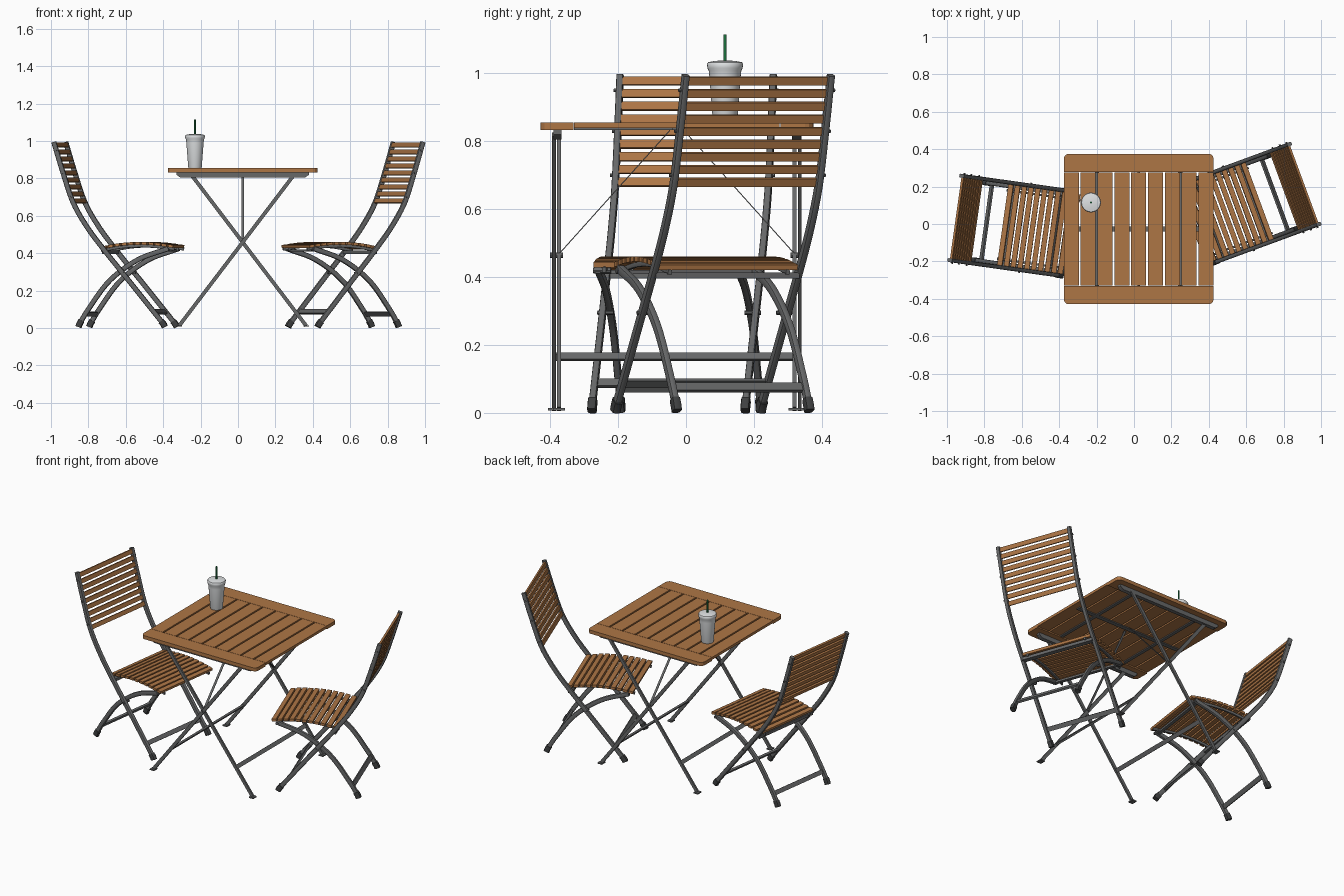
import bpy, bmesh, math
from mathutils import Vector, Matrix

if "Cube" in bpy.data.objects:
    bpy.data.objects.remove(bpy.data.objects["Cube"])


def mat(name, rgb):
    m = bpy.data.materials.new(name)
    m.diffuse_color = (*rgb, 1)
    m.use_nodes = True
    m.node_tree.nodes["Principled BSDF"].inputs["Base Color"].default_value = m.diffuse_color
    return m


WOOD = mat("warm wood", (0.42, 0.18, 0.06))
METAL = mat("grey metal", (0.135, 0.138, 0.14))
RUBBER = mat("dark rubber", (0.05, 0.052, 0.053))
CUP = mat("pale cup", (0.74, 0.76, 0.77))
GREEN = mat("green straw", (0.012, 0.17, 0.05))
ID = Matrix.Identity(4)


def finish(name, bm, material, xf=ID, smooth=False):
    bmesh.ops.recalc_face_normals(bm, faces=bm.faces)
    me = bpy.data.meshes.new(name)
    bm.to_mesh(me)
    bm.free()
    me.materials.append(material)
    ob = bpy.data.objects.new(name, me)
    bpy.context.collection.objects.link(ob)
    ob.matrix_world = xf
    if smooth:
        bpy.ops.object.select_all(action='DESELECT')
        ob.select_set(True)
        bpy.context.view_layer.objects.active = ob
        bpy.ops.object.shade_smooth_by_angle(angle=math.radians(40))
    return ob


def add_box(bm, c, s, pitch=0.0, axis='Y'):
    m = Matrix.Translation(c) @ Matrix.Rotation(pitch, 4, axis) @ Matrix.Diagonal((*s, 1))
    bmesh.ops.create_cube(bm, size=1, matrix=m)


def squash(v):
    """Push a circle coordinate outward to round a rectangle's corners."""
    return math.copysign(abs(v) ** .5, v)


def add_sweep(bm, pts, w, d, sides=12):
    """Rounded bar along a path lying in a plane of constant y (w in plane, d along y)."""
    rings = []
    for i, p in enumerate(pts):
        t = (pts[min(i + 1, len(pts) - 1)] - pts[max(i - 1, 0)]).normalized()
        n = t.cross(Vector((0, 1, 0)))
        rings.append([bm.verts.new(p + n * (w / 2 * squash(math.cos(a)))
                                   + Vector((0, d / 2 * squash(math.sin(a)), 0)))
                      for a in (2 * math.pi * (k + .5) / sides for k in range(sides))])
    for a, b in zip(rings, rings[1:]):
        for k in range(sides):
            j = (k + 1) % sides
            bm.faces.new((a[k], a[j], b[j], b[k]))
    bm.faces.new(rings[0])
    bm.faces.new(rings[-1])


def add_rod(bm, a, b, r, sides=8):
    a, b = Vector(a), Vector(b)
    v = b - a
    m = Matrix.Translation((a + b) / 2) @ v.to_track_quat('Z', 'Y').to_matrix().to_4x4()
    bmesh.ops.create_cone(bm, cap_ends=True, segments=sides, radius1=r, radius2=r,
                          depth=v.length, matrix=m)


def spline(ctrl, n=6):
    """Smooth curve through (x, z) control points."""
    P = [Vector((x, 0, z)) for x, z in ctrl]
    P = [2 * P[0] - P[1]] + P + [2 * P[-1] - P[-2]]
    out = []
    for a, b, c, d in zip(P, P[1:], P[2:], P[3:]):
        for i in range(n):
            t = i / n
            out.append(.5 * (2 * b + (c - a) * t + (2 * a - 5 * b + 4 * c - d) * t ** 2
                             + (3 * b - a - 3 * c + d) * t ** 3))
    return out + [P[-2]]


def at(pts, z):
    """Point and tilt of a path at height z."""
    for a, b in zip(pts, pts[1:]):
        if min(a.z, b.z) <= z <= max(a.z, b.z):
            p = a.lerp(b, (z - a.z) / (b.z - a.z))
            return p, math.atan2(b.x - a.x, b.z - a.z)
    return pts[-1], 0


# ---- Folding chair: origin under the middle of the back's top, facing +x ----
BACK = spline([(0, .995), (.05, .83), (.105, .67), (.18, .54), (.27, .42), (.42, .235), (.60, .012)])
FRONT = spline([(.13, .012), (.19, .11), (.30, .255), (.45, .365), (.615, .425)])
SEAT = spline([(.25, .428), (.35, .446), (.45, .453), (.55, .449), (.645, .436)])


def chair(tag, xf):
    for label, path, y, foot, bar in (("back_leg", BACK, .228, BACK[-1], .087),
                                      ("front_leg", FRONT, .208, FRONT[0], .075)):
        bm, caps = bmesh.new(), bmesh.new()
        for s in (-1, 1):
            off = Vector((0, s * y, 0))
            add_sweep(bm, [p + off for p in path], .027, .021)
            # rubber shoes
            up = path[-2] if foot is path[-1] else path[1]
            d = (up - foot).normalized()
            add_sweep(caps, [foot + off - Vector((0, 0, .006)), foot + off + d * .012,
                             foot + off + d * .032], .034, .027)
        # lower stretcher
        p, tilt = at(path, bar)
        add_box(bm, p, (.012, 2 * y, .026), tilt)
        finish(f"{tag}_{label}s", bm, METAL, xf, True)
        finish(f"{tag}_{label}_shoes", caps, RUBBER, xf, True)

    # backrest slats
    bm = bmesh.new()
    for i in range(9):
        p, tilt = at(BACK, .978 - i * .0373)
        add_box(bm, p + Vector((.004, 0, 0)), (.012, .44, .025), tilt)
    finish(f"{tag}_back_slats", bm, WOOD, xf)

    # seat slats following the seat curve
    bm = bmesh.new()
    n = 11
    for i in range(n):
        f = (i + .5) / n * (len(SEAT) - 1)
        k = int(f)
        a, b = SEAT[k], SEAT[k + 1]
        add_box(bm, a.lerp(b, f - k), (.027, .435, .015), math.atan2(a.z - b.z, b.x - a.x))
    finish(f"{tag}_seat_slats", bm, WOOD, xf)

    # seat rails, cross rail and pivots
    bm = bmesh.new()
    for s in (-1, 1):
        add_sweep(bm, [p + Vector((0, s * .185, -.014)) for p in SEAT], .016, .012)
        add_rod(bm, (.375, s * .195, .295), (.375, s * .243, .295), .006)
        add_rod(bm, (.61, s * .17, .42), (.61, s * .222, .42), .009)
        for z in (.95, .83, .70):
            p, _ = at(BACK, z)
            add_rod(bm, (p.x, s * .22, z), (p.x, s * .245, z), .005)
    add_box(bm, (.275, 0, .405), (.03, .45, .018))
    add_box(bm, (.60, 0, .415), (.02, .41, .012))
    finish(f"{tag}_seat_frame", bm, METAL, xf, True)


for tag, x, y, ang in (("left_chair", -.953, .032, -8), ("right_chair", .91, .213, 200.2)):
    chair(tag, Matrix.Translation((x, y, 0)) @ Matrix.Rotation(math.radians(ang), 4, 'Z'))

# ---- Table ----
CX, CY = .025, -.027
TXF = Matrix.Translation((CX, CY, 0))

# slats between the two end boards
bm = bmesh.new()
for i in range(9):
    add_box(bm, ((i - 4) * .09, 0, .847), (.08, .606, .016))
finish("table_slats", bm, WOOD, TXF)

# end boards with rounded outer corners
bm = bmesh.new()
R = .025
for s in (-1, 1):
    prof = [(-.40, .305), (.40, .305)]
    for cx, start in ((.40 - R, 0), (-.40 + R, 90)):
        prof += [(cx + R * math.cos(math.radians(start + a)), .402 - R + R * math.sin(math.radians(start + a)))
                 for a in (0, 30, 60, 90)]
    face = bm.faces.new([bm.verts.new((x, s * y, .833)) for x, y in prof])
    ext = bmesh.ops.extrude_face_region(bm, geom=[face])
    bmesh.ops.translate(bm, vec=(0, 0, .022),
                        verts=[v for v in ext["geom"] if isinstance(v, bmesh.types.BMVert)])
finish("table_end_boards", bm, WOOD, TXF)

# rails under the top, tapered at their ends, and battens under the slats
bm = bmesh.new()
for y in (-.352, .352):
    v = [[bm.verts.new((x, y + o, z)) for x, z in ((-.355, .833), (.355, .833), (.355, .82), (.335, .806),
                                                 (-.335, .806), (-.355, .82))] for o in (-.012, .012)]
    bm.faces.new(v[0])
    bm.faces.new(v[1])
    for k in range(6):
        j = (k + 1) % 6
        bm.faces.new((v[0][k], v[0][j], v[1][j], v[1][k]))
add_box(bm, (0, 0, .836), (.72, .025, .006))
for x in (-.228, .228):
    add_box(bm, (x, 0, .836), (.02, .606, .006))
finish("table_rails", bm, METAL, TXF, True)

# crossed legs with stretchers and feet
bm, feet = bmesh.new(), bmesh.new()
for dirn, y in ((1, .362), (-1, .347)):
    a, b = Vector((-dirn * .34, 0, .012)), Vector((dirn * .275, 0, .82))
    tilt = math.atan2(b.x - a.x, b.z - a.z)
    for s in (-1, 1):
        add_box(bm, (a + b) / 2 + Vector((0, s * y, 0)), (.02, .011, (b - a).length), tilt)
        add_box(feet, a + Vector((0, s * y, -.001)), (.03, .035, .007))
    p = a.lerp(b, .19)
    add_box(bm, p, (.011, 2 * y, .024), tilt)
for s in (-1, 1):
    add_rod(bm, (0, s * .335, .465), (0, s * .373, .465), .008)
    # flat diagonal braces from the pivots up to the middle of the top
    lo, hi = Vector((0, s * .35, .465)), Vector((0, s * .02, .833))
    add_box(bm, (lo + hi) / 2, (.014, .003, (hi - lo).length),
            math.atan2(lo.y - hi.y, hi.z - lo.z), 'X')
finish("table_legs", bm, METAL, TXF, True)
finish("table_feet", feet, METAL, TXF)

# ---- Drink: lathed cup with domed lid, and straw ----
bm = bmesh.new()
prof = [(0, .855), (.034, .855), (.036, .86), (.046, .99), (.048, 1.008), (.052, 1.016),
        (.053, 1.028), (.050, 1.033), (.035, 1.036), (.018, 1.038), (0, 1.039)]
vs = [bm.verts.new((r, 0, z)) for r, z in prof]
es = [bm.edges.new(e) for e in zip(vs, vs[1:])]
bmesh.ops.spin(bm, geom=vs + es, cent=(0, 0, 0), axis=(0, 0, 1), angle=2 * math.pi, steps=32)
bmesh.ops.remove_doubles(bm, verts=bm.verts, dist=1e-5)
DXF = Matrix.Translation((-.23, .115, 0))
finish("drink_cup", bm, CUP, DXF, True)
bm = bmesh.new()
add_rod(bm, (0, 0, 1.02), (0, 0, 1.115), .005, 12)
finish("drink_straw", bm, GREEN, DXF, True)
